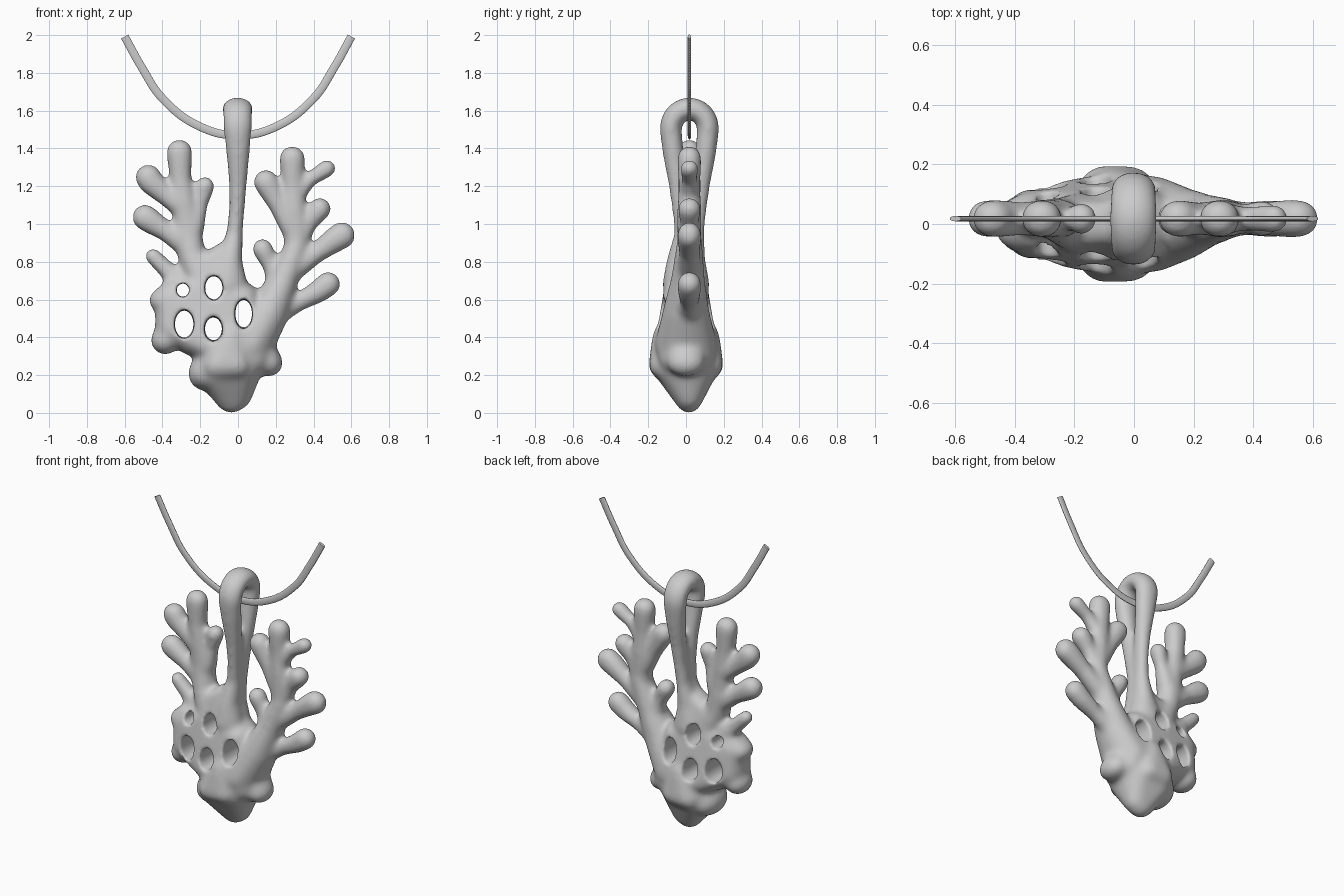
import bpy, bmesh, math
from mathutils import Vector, Matrix

if "Cube" in bpy.data.objects:
    bpy.data.objects.remove(bpy.data.objects["Cube"])

YC = 0.018  # mid plane of the pendant
bm = bmesh.new()


def hull(points):
    """Convex hull around ellipsoids given as (x, y, z, rx, ry, rz)."""
    part = bmesh.new()
    for x, y, z, rx, ry, rz in points:
        m = Matrix.Translation((x, y, z)) @ Matrix.Diagonal((rx, ry, rz, 1))
        bmesh.ops.create_icosphere(part, subdivisions=3, radius=1, matrix=m)
    cloud = [v.co.copy() for v in part.verts]
    part.clear()
    for co in cloud:
        part.verts.new(co)
    res = bmesh.ops.convex_hull(part, input=part.verts)
    loose = {g for g in res["geom_interior"] if isinstance(g, bmesh.types.BMVert)}
    bmesh.ops.delete(part, geom=list(loose), context='VERTS')
    bmesh.ops.recalc_face_normals(part, faces=part.faces)
    me = bpy.data.meshes.new("tmp")
    part.to_mesh(me)
    part.free()
    bm.from_mesh(me)
    bpy.data.meshes.remove(me)


def flat(x, z, r, d, y=0.0):
    return (x, y, z, r, d, r)


def limb(points):
    for a, b in zip(points, points[1:]):
        hull([a, b])


def branch(*pts):
    """Coral finger in the mid plane, points are (x, z, radius)."""
    limb([flat(x, z, r + 0.004, min(r + 0.006, 0.066), YC) for x, z, r in pts])


# perforated base mass
hull([flat(-0.36, 0.45, .08, .115), flat(-0.36, 0.60, .08, .105),
      flat(-0.17, 0.66, .10, .115), flat(0.03, 0.60, .09, .125),
      flat(-0.17, 0.36, .09, .16), flat(0.04, 0.36, .10, .165)])
hull([flat(-0.11, 0.25, .11, .198), flat(0.0, 0.25, .10, .195),
      flat(-0.04, 0.40, .12, .18)])
# rounded foot
hull([flat(-0.035, 0.085, .088, .075, .015), flat(-0.01, 0.10, .088, .08, .015),
      flat(-0.12, 0.21, .10, .16), flat(0.02, 0.24, .11, .16)])
# lumps around the rim
for x, z, r, d in [(-0.17, 0.21, .095, .14),
                   (0.165, 0.265, .074, .10), (-0.385, 0.385, .078, .10),
                   (-0.41, 0.595, .062, .085), (-0.24, 0.39, .09, .14),
                   (0.07, 0.3, .12, .15)]:
    hull([flat(x, z, r, d), flat(x * .85, z + .06, r * .9, d)])
# trunk running up to the right
limb([flat(0.06, 0.36, .13, .165), flat(0.16, 0.53, .11, .125),
      flat(0.24, 0.70, .08, .092, .01), flat(0.31, 0.88, .064, .072, YC)])
# right fan
branch((0.31, 0.88, .064), (0.30, 1.08, .062), (0.29, 1.20, .053), (0.287, 1.345, .067))
branch((0.30, 1.14, .045), (0.38, 1.235, .036), (0.472, 1.295, .045))
branch((0.28, 0.98, .055), (0.215, 1.10, .05), (0.148, 1.222, .064))
branch((0.32, 0.90, .05), (0.37, 1.0, .043), (0.433, 1.08, .058))
branch((0.27, 0.74, .06), (0.42, 0.85, .05), (0.51, 0.915, .065), (0.55, 0.94, .07))
branch((0.18, 0.52, .07), (0.32, 0.585, .045), (0.43, 0.645, .058), (0.477, 0.682, .064))
branch((0.22, 0.67, .06), (0.175, 0.78, .042), (0.13, 0.868, .053))
# left fan
limb([flat(-0.17, 0.68, .10, .11), flat(-0.245, 0.83, .075, .08, .01),
      flat(-0.265, 0.95, .075, .07, YC)])
branch((-0.265, 0.95, .075), (-0.285, 1.12, .06), (-0.305, 1.24, .055), (-0.31, 1.38, .067))
branch((-0.28, 1.08, .06), (-0.38, 1.15, .052), (-0.462, 1.225, .066), (-0.475, 1.248, .067))
branch((-0.24, 0.98, .06), (-0.20, 1.10, .036), (-0.175, 1.20, .05))
branch((-0.25, 0.88, .07), (-0.38, 0.96, .05), (-0.47, 1.02, .065), (-0.492, 1.035, .067))
branch((-0.29, 0.68, .07), (-0.37, 0.75, .045), (-0.45, 0.83, .041))
# web between the left fan and the bail
hull([flat(-0.17, 0.80, .045, .08), flat(-0.09, 0.86, .04, .07),
      flat(-0.13, 0.72, .06, .10)])
# bail: two strands rising from the base and closing in a loop
for s in (-1, 1):
    strand = [(-0.06, s * .035, 0.68, .11, .09, .10),
              (-0.045, s * .03, 0.80, .068, .075, .06),
              (-0.018, YC + s * .03, 0.95, .044, .05, .05),
              (-0.006, YC + s * .042, 1.08, .042, .052, .045),
              (0, YC + s * .06, 1.22, .049, .054, .045),
              (0, YC + s * .086, 1.38, .064, .058, .05)]
    for i in range(7):
        a = math.pi / 2 * i / 6
        strand.append((-0.002, YC + s * .1 * math.cos(a),
                       1.505 + .107 * math.sin(a), .077 + .006 * i / 6, .059, .060))
    limb(strand)

me = bpy.data.meshes.new("coral_pendant")
bm.to_mesh(me)
bm.free()
pendant = bpy.data.objects.new("coral_pendant", me)
bpy.context.collection.objects.link(pendant)

# flared oval cutters for the pores
cb = bmesh.new()
for x, z, rx, rz in [(-0.292, 0.65, .033, .036), (-0.128, 0.662, .046, .062),
                     (-0.285, 0.47, .049, .072), (-0.13, 0.445, .045, .061),
                     (0.03, 0.525, .044, .074)]:
    rings = []
    for y in (-0.3, -0.12, 0, 0.12, 0.3):
        k = 1 + 5.3 * y * y
        rings.append([cb.verts.new((x + rx * k * math.cos(t * math.pi / 16), y,
                                    z + rz * k * math.sin(t * math.pi / 16)))
                      for t in range(32)])
    for r0, r1 in zip(rings, rings[1:]):
        for i in range(32):
            j = (i + 1) % 32
            cb.faces.new((r0[i], r0[j], r1[j], r1[i]))
    cb.faces.new(rings[0])
    cb.faces.new(rings[-1])
bmesh.ops.recalc_face_normals(cb, faces=cb.faces)
cm = bpy.data.meshes.new("pore_cutter")
cb.to_mesh(cm)
cb.free()
cutter = bpy.data.objects.new("pore_cutter", cm)
bpy.context.collection.objects.link(cutter)
cutter.hide_render = True
cutter.hide_set(True)


def remesh(name, size):
    m = pendant.modifiers.new(name, 'REMESH')
    m.mode, m.voxel_size, m.use_smooth_shade = 'VOXEL', size, True


def smooth(name, n):
    m = pendant.modifiers.new(name, 'SMOOTH')
    m.factor, m.iterations = 0.5, n


# fuse, melt the joints, pierce, then soften the pore rims
remesh("fuse", 0.012)
smooth("melt", 22)
cut = pendant.modifiers.new("pierce", 'BOOLEAN')
cut.operation, cut.object, cut.solver = 'DIFFERENCE', cutter, 'EXACT'
remesh("refuse", 0.01)
smooth("soften", 6)

# flattened cord hanging through the loop
cu = bpy.data.curves.new("cord", 'CURVE')
cu.dimensions = '3D'
half = [(0, 1.47), (0.2, 1.515), (0.4, 1.665), (0.51, 1.83), (0.6, 1.992)]
path = [(-x, z) for x, z in half[:0:-1]] + half
sp = cu.splines.new('BEZIER')
sp.bezier_points.add(len(path) - 1)
for p, (x, z) in zip(sp.bezier_points, path):
    p.co = (x, 0, z)
    p.handle_left_type = p.handle_right_type = 'AUTO'
cu.bevel_depth = 0.023
cu.bevel_resolution = 3
cu.use_fill_caps = True
cord = bpy.data.objects.new("cord", cu)
cord.location.y = 0.018
cord.scale.y = 0.4
bpy.context.collection.objects.link(cord)
